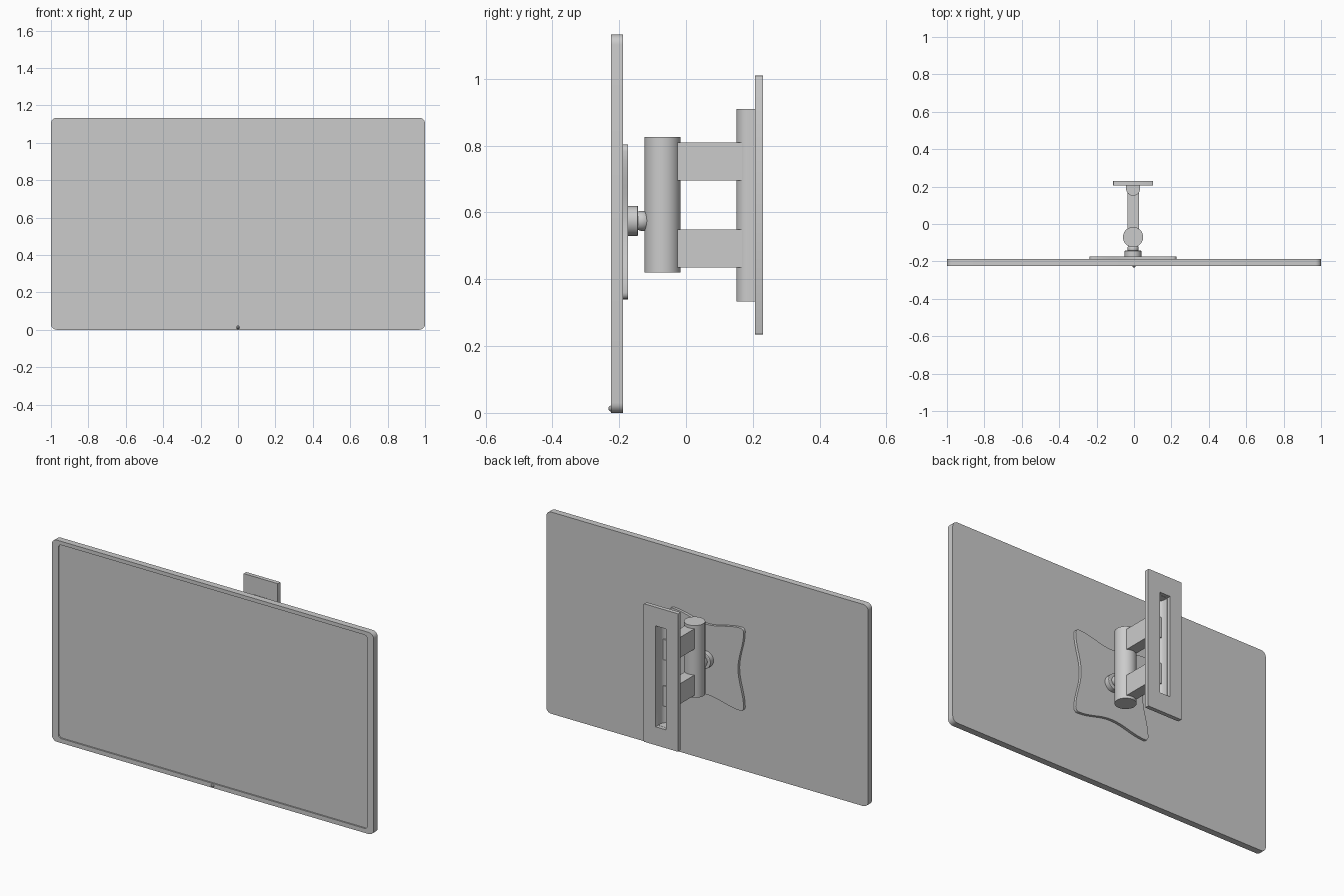
import bpy
import bmesh
from math import pi, sin, cos
from mathutils import Vector

if "Cube" in bpy.data.objects:
    bpy.data.objects.remove(bpy.data.objects["Cube"])

grey = bpy.data.materials.new("satin grey")
grey.use_nodes = True
colour = (0.6, 0.6, 0.6, 1)
grey.diffuse_color = colour
grey.node_tree.nodes["Principled BSDF"].inputs["Base Color"].default_value = colour

MX = -0.005   # centre line of the mount
MZ = 0.572    # height of the tilt joint


def loft(name, loops, ring=False):
    """Skin equal-length loops of points; cap the ends, or close them into a ring."""
    bm = bmesh.new()
    rows = [[bm.verts.new(p) for p in loop] for loop in loops]
    pairs = list(zip(rows, rows[1:]))
    if ring:
        pairs.append((rows[-1], rows[0]))
    else:
        bm.faces.new(rows[0])
        bm.faces.new(rows[-1])
    n = len(rows[0])
    for a, b in pairs:
        for i in range(n):
            j = (i + 1) % n
            bm.faces.new((a[i], a[j], b[j], b[i]))
    bmesh.ops.recalc_face_normals(bm, faces=bm.faces)
    mesh = bpy.data.meshes.new(name)
    bm.to_mesh(mesh)
    bm.free()
    mesh.materials.append(grey)
    obj = bpy.data.objects.new(name, mesh)
    bpy.context.collection.objects.link(obj)
    bpy.ops.object.select_all(action="DESELECT")
    obj.select_set(True)
    bpy.context.view_layer.objects.active = obj
    bpy.ops.object.shade_smooth_by_angle(angle=pi / 6)
    return obj


def rounded(x0, x1, z0, z1, r, y, steps=6):
    """Rounded rectangle facing the front."""
    pts = []
    corners = ((x1 - r, z1 - r), (x0 + r, z1 - r), (x0 + r, z0 + r), (x1 - r, z0 + r))
    for k, (cx, cz) in enumerate(corners):
        for i in range(steps + 1):
            a = pi / 2 * (k + i / steps)
            pts.append((cx + r * cos(a), y, cz + r * sin(a)))
    return pts


def circle(centre, r, axis, n=32):
    c = Vector(centre)
    ring = [(r * cos(2 * pi * i / n), r * sin(2 * pi * i / n)) for i in range(n)]
    return [c + Vector((u, 0, v) if axis == "y" else (u, v, 0)) for u, v in ring]


def lathe(name, x, z, profile):
    """Turned part along the depth axis from (depth, radius) pairs."""
    return loft(name, [circle((x, y, z), r, "y") for y, r in profile])


def box(name, x0, x1, y0, y1, z0, z1):
    return loft(name, [[(x0, y, z0), (x1, y, z0), (x1, y, z1), (x0, y, z1)] for y in (y0, y1)])


# Screen panel with a shallow recessed display
loft("screen_panel", [
    rounded(-1, 1, 0, 1.133, 0.03, -0.188),
    rounded(-1, 1, 0, 1.133, 0.03, -0.224),
    rounded(-0.96, 0.96, 0.025, 1.112, 0.018, -0.224),
    rounded(-0.96, 0.96, 0.025, 1.112, 0.018, -0.216),
])

# Indicator light on the lower bezel
lathe("indicator_light", 0, 0.013, [(-0.222, 0.009), (-0.228, 0.008), (-0.232, 0.004)])


# Mounting plate with waisted sides and rounded corners
def plate_outline(y, half=0.232, waist=0.035, r=0.02, n=16):
    pts = []
    for k in range(4):
        c, s = round(cos(k * pi / 2)), round(sin(k * pi / 2))
        side = []
        for i in range(n + 1):
            t = -1 + 2 * i / n
            side.append((half - waist * (1 + cos(pi * t)) / 2, t * (half - r)))
        arc = [(half - r + r * cos(a), half - r + r * sin(a))
               for a in (pi / 8, pi / 4, 3 * pi / 8)]
        pts += [(MX + u * c - v * s, y, MZ + u * s + v * c) for u, v in side + arc]
    return pts


loft("mounting_plate", [plate_outline(y) for y in (-0.189, -0.173)])

# Tilt joint between plate and pole
lathe("joint_collar", MX, MZ + 0.003, [(-0.174, 0.045), (-0.145, 0.045), (-0.143, 0.042)])
lathe("joint_ball", MX, MZ + 0.003,
      [(-0.145, 0.027), (-0.136, 0.03), (-0.125, 0.03), (-0.118, 0.026), (-0.1, 0.02)])

# Upright pivot pole
loft("pivot_pole", [circle((MX, -0.07, z), 0.054, "z", 40) for z in (0.42, 0.826)])

# Two arms
for name, z in (("lower_arm", 0.435), ("upper_arm", 0.695)):
    box(name, MX - 0.031, MX + 0.031, -0.05, 0.172, z, z + 0.114)


# Hollow channel, open toward the wall
def arch(r, y_end, flip=1):
    n = 16
    curve = [(MX - flip * r * cos(pi * i / n), 0.188 - r * sin(pi * i / n)) for i in range(n + 1)]
    return [(MX - flip * r, y_end)] + curve + [(MX + flip * r, y_end)]


def upright(name, outline, z0, z1):
    return loft(name, [[(x, y, z) for x, y in outline] for z in (z0, z1)])


upright("channel_wall", arch(0.037, 0.209) + arch(0.032, 0.209, -1), 0.333, 0.91)
upright("channel_bottom", arch(0.036, 0.209), 0.334, 0.339)
upright("channel_top", arch(0.036, 0.209), 0.904, 0.909)

# Wall plate with a long slot
outer = (MX - 0.107, MX + 0.107, 0.235, 1.01, 0.004)
slot = (MX - 0.033, MX + 0.033, 0.338, 0.905, 0.002)
loft("wall_plate", [rounded(*shape, y, 2) for shape, y in
                    ((outer, 0.207), (outer, 0.23), (slot, 0.23), (slot, 0.207))], ring=True)
